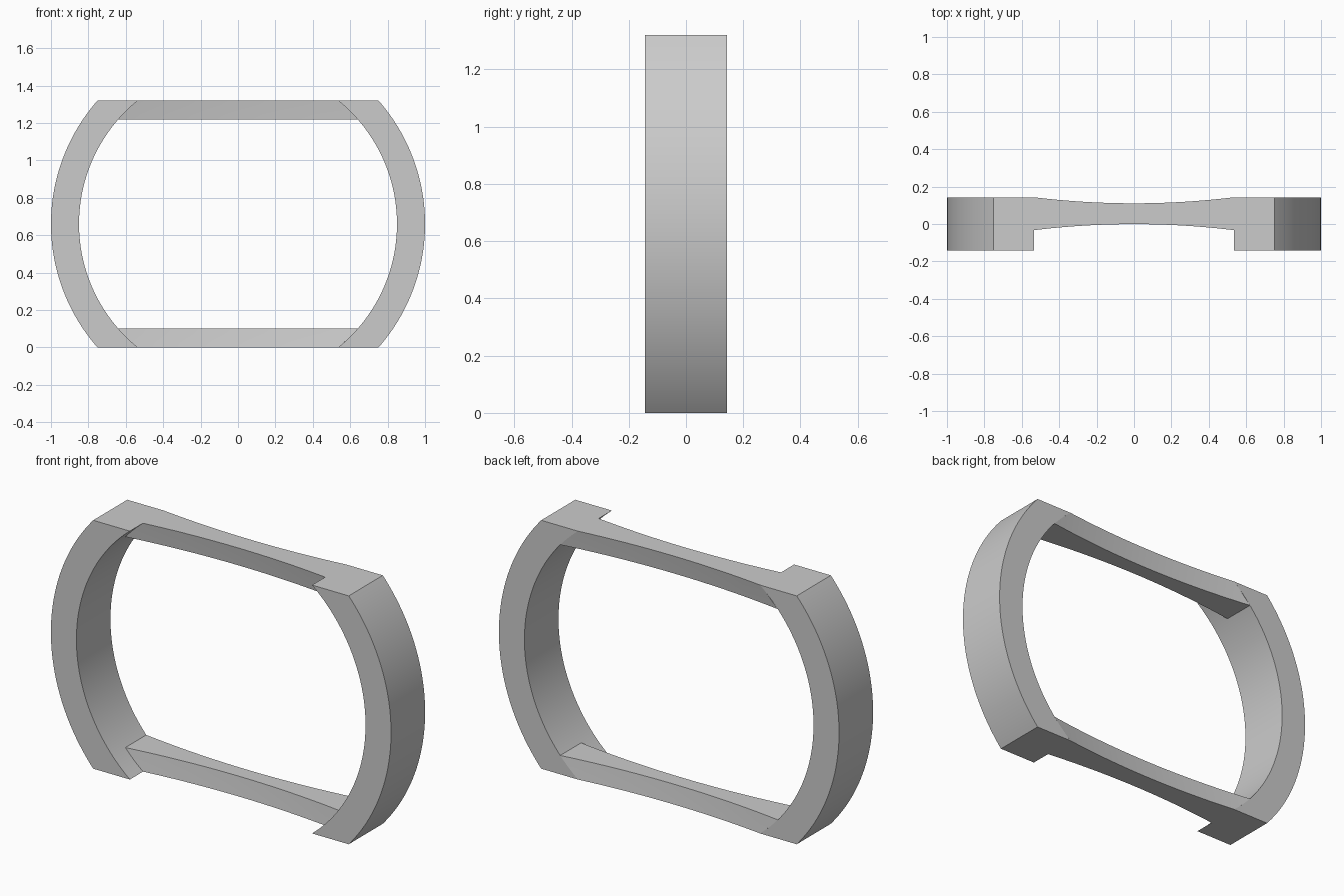
import bpy, bmesh, math

if "Cube" in bpy.data.objects:
    bpy.data.objects.remove(bpy.data.objects["Cube"], do_unlink=True)

R_OUT, R_IN = 1.0, 0.85        # ring radii
HALF_Z, WIN_Z = 0.66, 0.56     # flat cut of the ring, window edge
HALF_Y = 0.143                 # half depth of the ring
MID_Y, EDGE = 0.055, 0.088     # bar centre plane, half thickness at the rim
CURVE = 0.113                  # concave dish strength

grey = bpy.data.materials.new("plain_grey")
grey.use_nodes = True
colour = (0.6, 0.6, 0.6, 1)
grey.diffuse_color = colour
grey.node_tree.nodes["Principled BSDF"].inputs["Base Color"].default_value = colour


def skin(name, sections):
    """Join closed cross-sections into a capped solid."""
    bm = bmesh.new()
    loops = [[bm.verts.new(p) for p in s] for s in sections]
    n = len(loops[0])
    for a, b in zip(loops, loops[1:]):
        for i in range(n):
            j = (i + 1) % n
            bm.faces.new((a[i], a[j], b[j], b[i]))
    bm.faces.new(loops[0])
    bm.faces.new(loops[-1])
    bmesh.ops.recalc_face_normals(bm, faces=bm.faces)
    mesh = bpy.data.meshes.new(name)
    bm.to_mesh(mesh)
    bm.free()
    mesh.materials.append(grey)
    obj = bpy.data.objects.new(name, mesh)
    bpy.context.collection.objects.link(obj)
    bpy.ops.object.select_all(action="DESELECT")
    obj.select_set(True)
    bpy.context.view_layer.objects.active = obj
    bpy.ops.object.shade_smooth_by_angle(angle=math.radians(25))
    return obj


def ring_side(name, side, steps=64):
    """Arc of the ring, cut flat at top and bottom."""
    sections = []
    for k in range(steps + 1):
        t = 2 * k / steps - 1
        section = []
        for r, ys in ((R_OUT, (-HALF_Y, HALF_Y)), (R_IN, (HALF_Y, -HALF_Y))):
            a = t * math.asin(HALF_Z / r)
            section += [(side * r * math.cos(a), y, HALF_Z + r * math.sin(a)) for y in ys]
        sections.append(section)
    return skin(name, sections)


def dished_bar(name, side, steps=48, rows=5):
    """Bar left over from a disc hollowed on both faces."""
    heights = [WIN_Z + (HALF_Z - WIN_Z) * i / (rows - 1) for i in range(rows)]
    sections = []
    for k in range(steps + 1):
        u = 2 * k / steps - 1
        front, back = [], []
        for h in heights:
            x = u * math.sqrt(R_IN ** 2 - h ** 2)
            half = EDGE - CURVE * (R_IN ** 2 - x * x - h * h)
            z = HALF_Z + side * h
            front.append((x, MID_Y - half, z))
            back.append((x, MID_Y + half, z))
        sections.append(front + back[::-1])
    return skin(name, sections)


# Curved sides
ring_side("left_ring_side", 1)
ring_side("right_ring_side", -1)

# Concave bars across top and bottom
dished_bar("top_bar", 1)
dished_bar("bottom_bar", -1)
